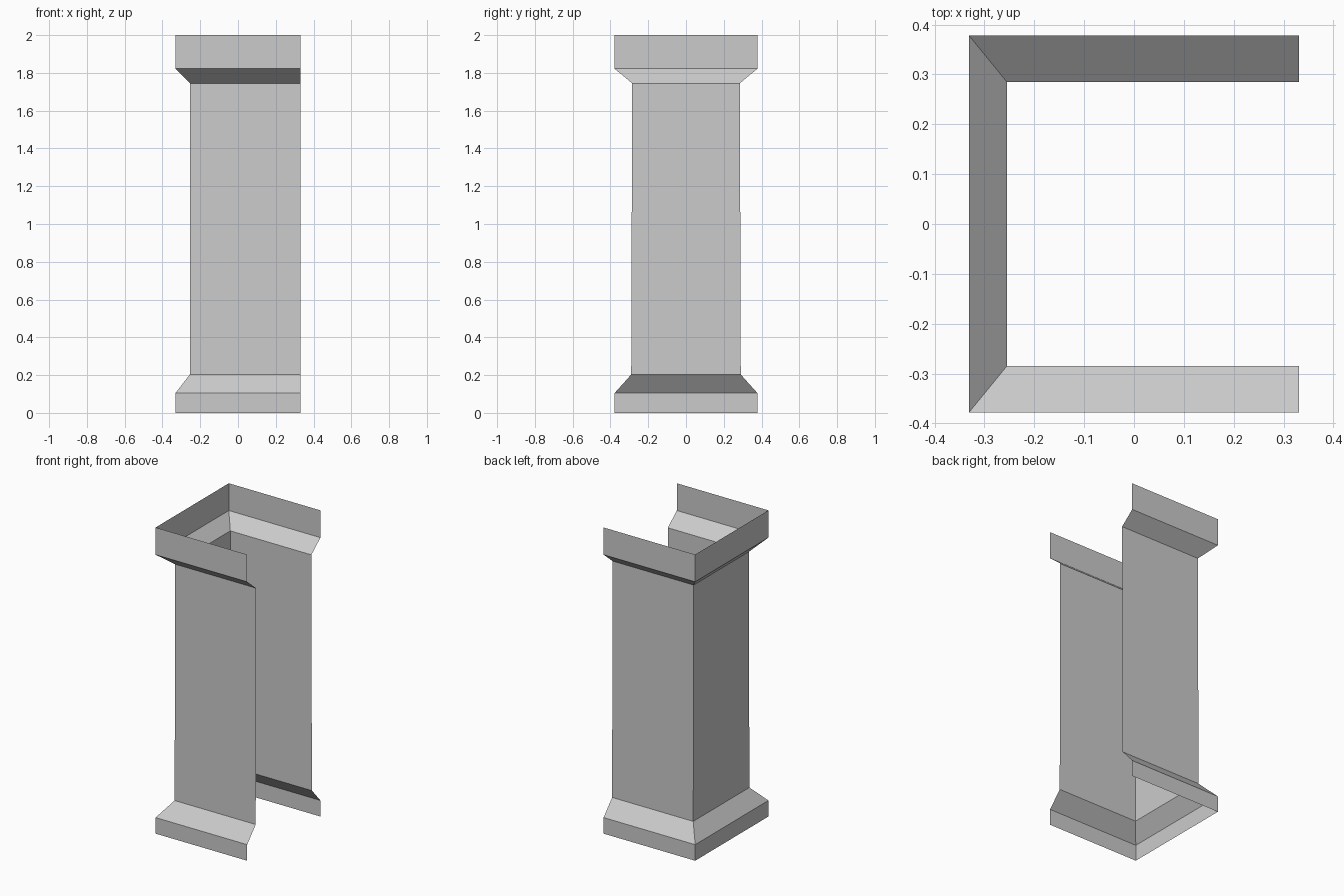
import bpy, bmesh

if "Cube" in bpy.data.objects:
    bpy.data.objects.remove(bpy.data.objects["Cube"])

# Pedestal profile: (z, left side x, half depth y)
PROFILE = [
    (0.0, -0.331, 0.378),
    (0.105, -0.331, 0.378),
    (0.203, -0.255, 0.290),
    (1.745, -0.255, 0.285),
    (1.822, -0.331, 0.378),
    (2.0, -0.331, 0.378),
]
OPEN_X = 0.331  # open right side


def u_ring(bm, z, x, y):
    """U-shaped row of points, open towards +x."""
    return [bm.verts.new(p) for p in
            ((OPEN_X, y, z), (x, y, z), (x, -y, z), (OPEN_X, -y, z))]


# Three-sided open shell: base, sloped ledge, shaft, flare and cap
bm = bmesh.new()
rings = [u_ring(bm, *row) for row in PROFILE]
for low, high in zip(rings, rings[1:]):
    for i in range(3):
        bm.faces.new((low[i], low[i + 1], high[i + 1], high[i]))

mesh = bpy.data.meshes.new("pillar_shell")
bm.to_mesh(mesh)
bm.free()
pillar = bpy.data.objects.new("pillar_shell", mesh)
bpy.context.collection.objects.link(pillar)
